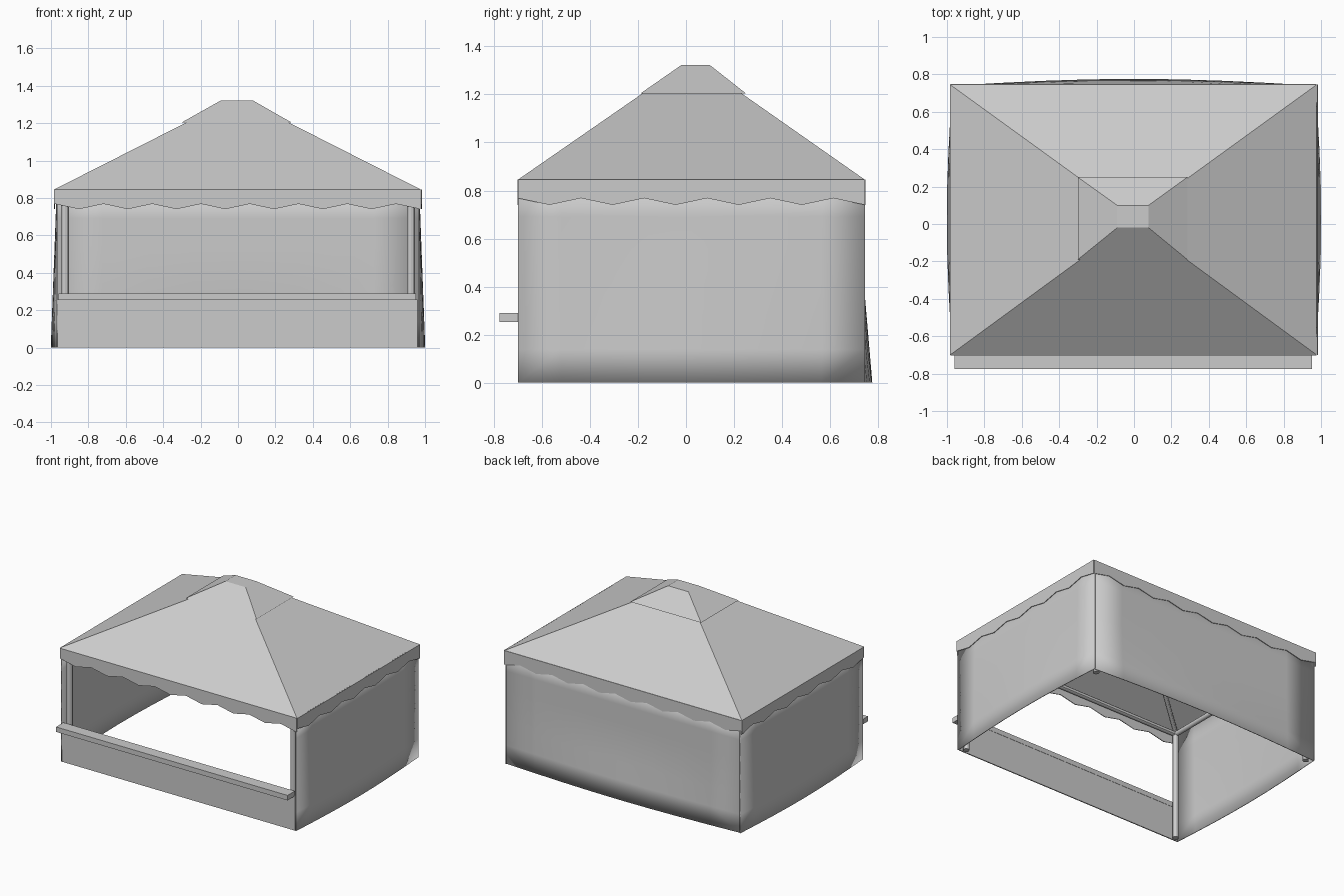
import bpy, math
from mathutils import Vector

if "Cube" in bpy.data.objects:
    bpy.data.objects.remove(bpy.data.objects["Cube"])

CY = 0.022            # centre of the tent in y
X, YF, YB = 0.975, -0.70, 0.745
EAVE = 0.845


def mesh(name, verts, faces, thick=0.0):
    me = bpy.data.meshes.new(name)
    me.from_pydata(verts, [], faces)
    me.update()
    ob = bpy.data.objects.new(name, me)
    bpy.context.collection.objects.link(ob)
    if thick:
        m = ob.modifiers.new("thickness", 'SOLIDIFY')
        m.thickness = thick
        m.offset = 0
    return ob


def box(name, x0, x1, y0, y1, z0, z1):
    bpy.ops.mesh.primitive_cube_add(size=1, location=((x0+x1)/2, (y0+y1)/2, (z0+z1)/2))
    ob = bpy.context.object
    ob.name = name
    ob.scale = (x1-x0, y1-y0, z1-z0)
    return ob


def tube(name, a, b, r):
    a, b = Vector(a), Vector(b)
    bpy.ops.mesh.primitive_cylinder_add(vertices=12, radius=r, depth=(b-a).length, location=(a+b)/2)
    ob = bpy.context.object
    ob.name = name
    ob.rotation_euler = (b-a).to_track_quat('Z', 'Y').to_euler()
    bpy.ops.object.shade_smooth_by_angle()
    return ob


def frustum(name, low, high, closed):
    # low / high = (x0, x1, y0, y1, z)
    v = []
    for x0, x1, y0, y1, z in (low, high):
        v += [(x0, y0, z), (x1, y0, z), (x1, y1, z), (x0, y1, z)]
    f = [(i, (i+1) % 4, (i+1) % 4+4, i+4) for i in range(4)]
    if closed:
        f.append((4, 5, 6, 7))
    return mesh(name, v, f)


def valance(name, a, b, n):
    # hanging strip with a zigzag lower edge
    a, b = Vector(a), Vector(b)
    v = []
    for i in range(n+1):
        p = a.lerp(b, i/n)
        v += [(p.x, p.y, EAVE), (p.x, p.y, 0.74 if i % 2 else 0.768)]
    f = [(2*i, 2*i+1, 2*i+3, 2*i+2) for i in range(n)]
    return mesh(name, v, f, 0.005)


def curtain(name, a, b, out, bulge, z_start, n=8, m=6):
    # fabric wall, bowing outwards towards the ground
    a, b, out = Vector(a), Vector(b), Vector(out)
    v = []
    for j in range(m+1):
        z = 0.83 * j / m
        drop = max(0, 1 - z/z_start)
        for i in range(n+1):
            t = i/n
            p = a.lerp(b, t) + out * (bulge * drop * math.sin(math.pi*t))
            v.append((p.x, p.y, z))
    w = n+1
    f = [(j*w+i, j*w+i+1, (j+1)*w+i+1, (j+1)*w+i) for j in range(m) for i in range(n)]
    ob = mesh(name, v, f, 0.006)
    for p in ob.data.polygons:
        p.use_smooth = True
    return ob


# roof and peak cap
frustum("roof", (-0.983, 0.977, YF, YB, EAVE), (-0.085, 0.08, -0.043, 0.095, 1.3), False)
frustum("roof_cap", (-0.3, 0.285, -0.19, 0.25, 1.204), (-0.09, 0.078, -0.02, 0.1, 1.322), True)

# valances
valance("valance_front", (-0.98, YF, 0), (0.975, YF, 0), 15)
valance("valance_back", (-0.98, YB, 0), (0.975, YB, 0), 15)
for s, side in ((-1, "left"), (1, "right")):
    valance("valance_" + side, (s*0.98, YF, 0), (s*0.98, YB, 0), 11)

# fabric walls
for s, side in ((-1, "left"), (1, "right")):
    curtain("wall_" + side, (s*0.968, YF, 0), (s*0.968, YB, 0), (s, 0, 0), 0.03, 0.8)
curtain("wall_back", (-0.968, 0.737, 0), (0.968, 0.737, 0), (0, 1, 0), 0.036, 0.42)

# low front panel and counter
box("front_panel", -0.965, 0.96, YF, YF+0.008, 0, 0.258)
box("counter", -0.96, 0.953, -0.776, -0.69, 0.253, 0.29)

# frame: posts, feet, eave rails and rafters
px, pf, pb = 0.925, -0.665, 0.705
for sx in (-1, 1):
    for y, end in ((pf, "front"), (pb, "back")):
        tube("post_" + end, (sx*px, y, 0.0), (sx*px, y, 0.83), 0.022)
        tube("rafter_" + end, (sx*px, y, 0.825),
             (sx*0.09, CY + (y-CY)*0.1, 1.25), 0.016)
    tube("side_rail", (sx*px, pf, 0.81), (sx*px, pb, 0.81), 0.018)
for y in (pf, pb):
    tube("cross_rail", (-px, y, 0.81), (px, y, 0.81), 0.018)
